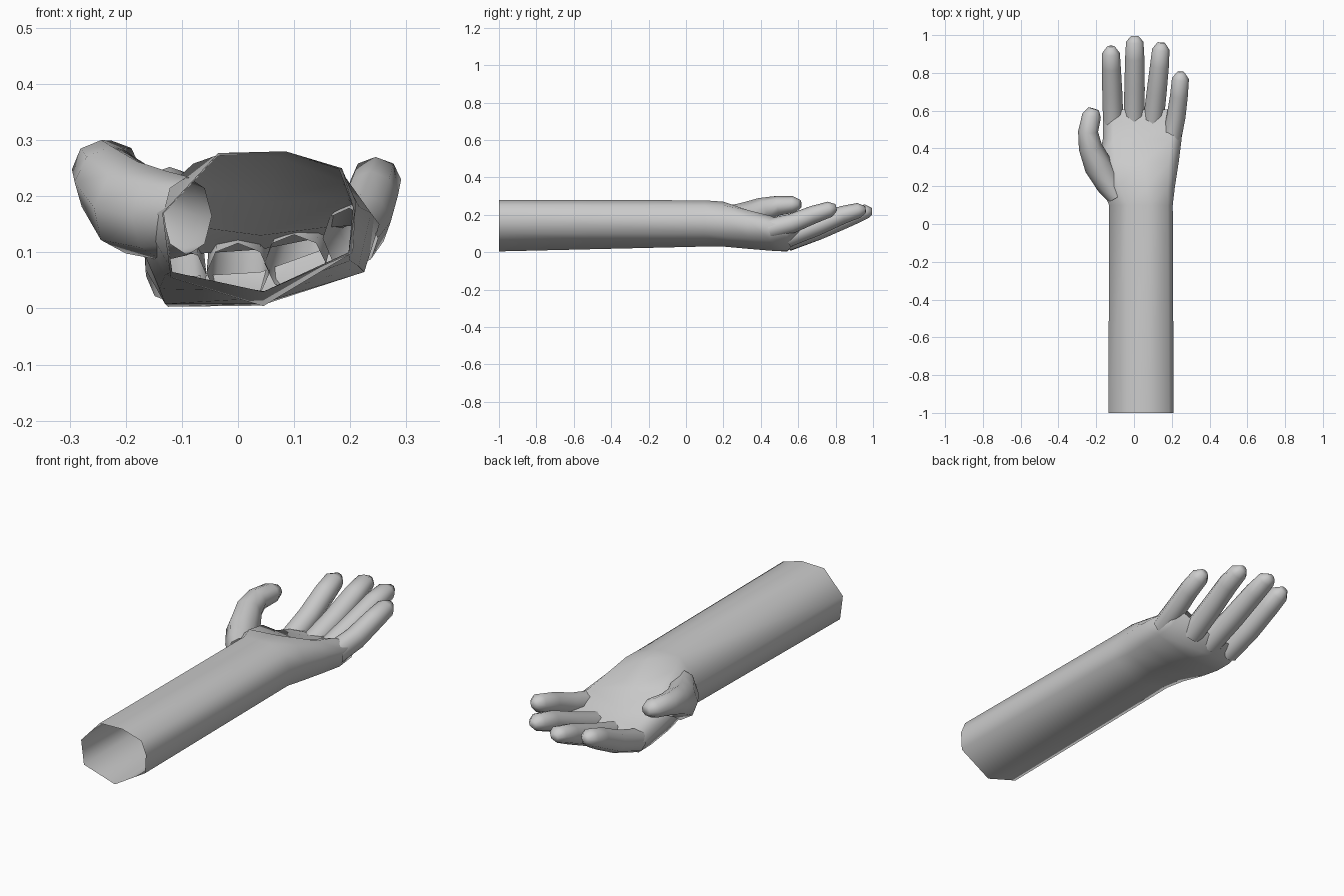
import bpy, bmesh
from math import sin, cos, pi
from mathutils import Vector


def skin(name, rings, cap):
    """Bridge a list of rings into a smooth open tube, optionally capped at the end."""
    bm = bmesh.new()
    loops = [[bm.verts.new(p) for p in ring] for ring in rings]
    n = len(loops[0])
    for a, b in zip(loops, loops[1:]):
        for i in range(n):
            j = (i + 1) % n
            bm.faces.new((a[i], a[j], b[j], b[i]))
    if cap:
        bm.faces.new(loops[-1])
    bmesh.ops.recalc_face_normals(bm, faces=bm.faces[:])
    mesh = bpy.data.meshes.new(name)
    bm.to_mesh(mesh)
    bm.free()
    for poly in mesh.polygons:
        poly.use_smooth = True
    obj = bpy.data.objects.new(name, mesh)
    bpy.context.collection.objects.link(obj)
    return obj


def digit(name, path, sides=8):
    """Tapered tube along a path of (x, y, z, half width, half height)."""
    pts = [Vector(p[:3]) for p in path]
    rings = []
    for i, (c, p) in enumerate(zip(pts, path)):
        t = (pts[min(i + 1, len(pts) - 1)] - pts[max(i - 1, 0)]).normalized()
        side = t.cross(Vector((0, 0, 1))).normalized()
        up = side.cross(t)
        rings.append([c + side * p[3] * cos(2 * pi * k / sides)
                      + up * p[4] * sin(2 * pi * k / sides) for k in range(sides)])
    return skin(name, rings, True)


# Forearm and cupped palm: y position and (x, z) outline, clockwise from thumb side
sections = [
    (-1.0, [(-.135, .17), (-.035, .277), (.085, .28), (.185, .25),
            (.21, .19), (.205, .1), (.045, .004), (-.12, .055)]),
    (.1, [(-.132, .17), (-.035, .274), (.085, .277), (.18, .248),
          (.205, .18), (.197, .1), (.045, .03), (-.117, .065)]),
    (.2, [(-.175, .17), (-.08, .258), (.07, .27), (.18, .25),
          (.217, .18), (.2, .085), (.05, .03), (-.13, .06)]),
    (.33, [(-.19, .15), (-.1, .225), (.05, .19), (.185, .225),
           (.237, .17), (.215, .075), (.04, .018), (-.14, .035)]),
    (.45, [(-.165, .09), (-.11, .15), (.04, .13), (.195, .195),
           (.252, .15), (.225, .065), (.04, .008), (-.13, .008)]),
    (.54, [(-.165, .07), (-.11, .122), (.04, .122), (.16, .145),
           (.25, .15), (.225, .075), (.04, .005), (-.125, .003)]),
    (.605, [(-.155, .075), (-.11, .095), (.04, .105), (.14, .125),
            (.24, .165), (.22, .13), (.04, .065), (-.125, .055)]),
]
skin("forearm_and_palm", [[(x, y, z) for x, z in o] for y, o in sections], False)

# Fingers curling gently upward
digit("index_finger", [(-.11, .54, .058, .054, .054), (-.115, .7, .115, .053, .052),
                       (-.12, .83, .18, .05, .05), (-.122, .905, .213, .047, .042),
                       (-.122, .94, .222, .02, .018)])
digit("middle_finger", [(.0, .54, .063, .056, .056), (.003, .72, .123, .054, .052),
                        (.004, .88, .188, .051, .047), (.004, .965, .218, .046, .038),
                        (.004, .995, .217, .02, .018)])
digit("ring_finger", [(.102, .54, .08, .055, .055), (.12, .7, .14, .053, .052),
                      (.135, .84, .2, .05, .048), (.142, .925, .224, .046, .04),
                      (.144, .96, .228, .02, .018)])
digit("little_finger", [(.2, .45, .125, .05, .055), (.223, .57, .155, .05, .052),
                        (.238, .68, .2, .047, .048), (.246, .77, .23, .045, .042),
                        (.247, .803, .24, .02, .018)])

# Thumb growing out of the palm's side
digit("thumb", [(-.09, .14, .165, .05, .07), (-.13, .21, .165, .07, .08),
                (-.19, .31, .18, .075, .085), (-.232, .41, .226, .062, .067),
                (-.243, .49, .248, .053, .053), (-.224, .575, .255, .05, .044),
                (-.213, .61, .257, .028, .024)])
